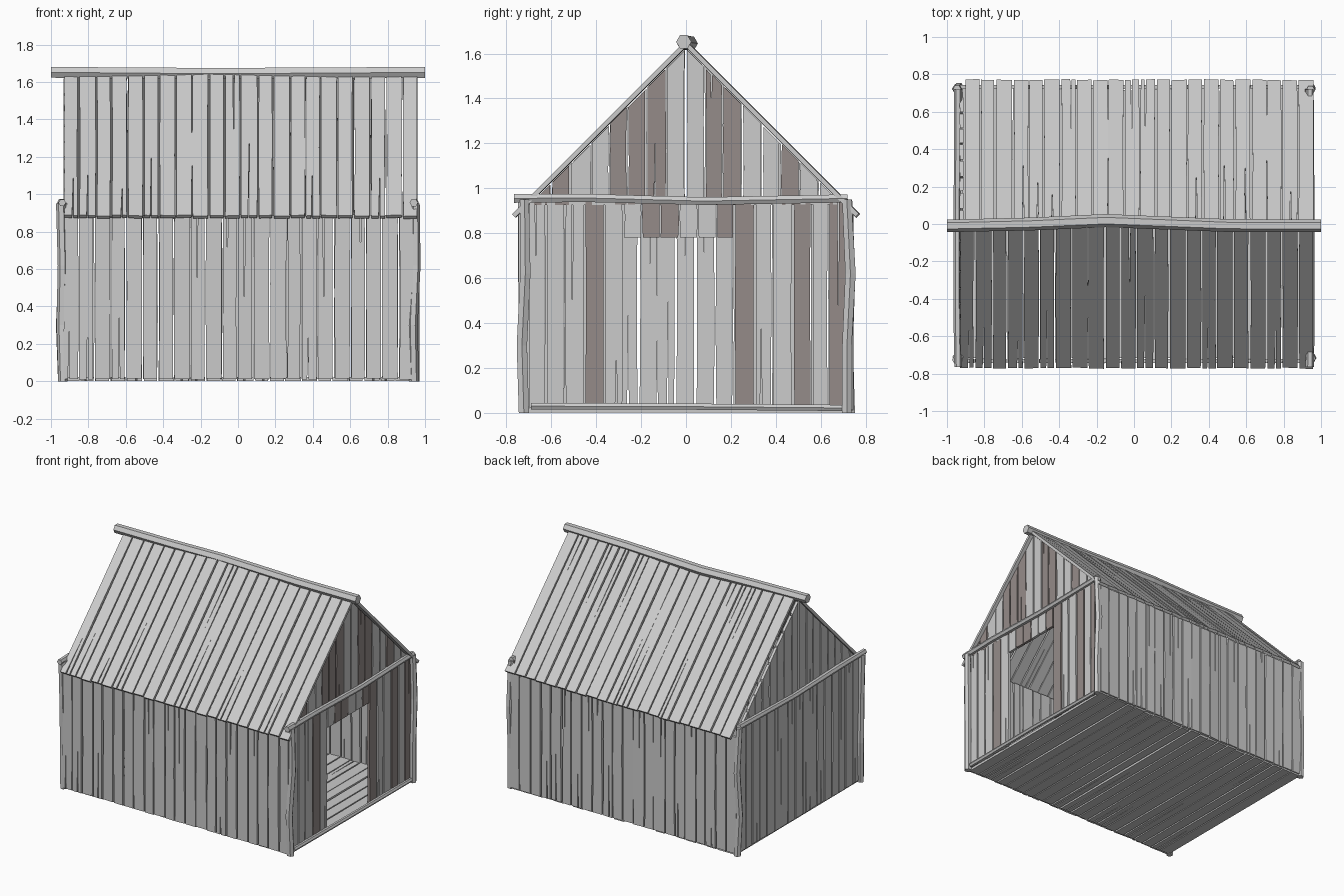
import bpy, bmesh, random
from math import sin, cos, pi, sqrt
from mathutils import Vector

if "Cube" in bpy.data.objects:
    bpy.data.objects.remove(bpy.data.objects["Cube"])

random.seed(7)
R = random.uniform

dark = bpy.data.materials.new("dark_wood")
dark.diffuse_color = (0.30, 0.26, 0.25, 1)
dark.use_nodes = True
dark.node_tree.nodes["Principled BSDF"].inputs["Base Color"].default_value = dark.diffuse_color
grey = bpy.data.materials.new("grey_wood")
grey.diffuse_color = (0.6, 0.6, 0.6, 1)
grey.use_nodes = True
grey.node_tree.nodes["Principled BSDF"].inputs["Base Color"].default_value = grey.diffuse_color


def finish(bm, name):
    bmesh.ops.recalc_face_normals(bm, faces=bm.faces[:])
    me = bpy.data.meshes.new(name)
    bm.to_mesh(me)
    bm.free()
    ob = bpy.data.objects.new(name, me)
    bpy.context.collection.objects.link(ob)
    me.materials.append(grey)
    me.materials.append(dark)
    return ob


def plank(bm, pts, origin, U, V, thick, mat=0, tilt=0.0):
    """Extrude a 2D outline (u, v) into a board, tilted about its long axis."""
    N = U.cross(V)
    mid = (min(p[0] for p in pts) + max(p[0] for p in pts)) / 2
    lo, hi = ([bm.verts.new(origin + U * u + V * v + N * (d + tilt * (u - mid)))
               for u, v in pts] for d in (-thick / 2, thick / 2))
    n = len(pts)
    faces = [bm.faces.new(lo[::-1]), bm.faces.new(hi)]
    faces += [bm.faces.new((lo[i], lo[(i + 1) % n], hi[(i + 1) % n], hi[i])) for i in range(n)]
    for f in faces:
        f.material_index = mat


def outline(u0, u1, v0, top):
    """Rough board outline; some boards have a split running in from an end.
    top is a function giving the height of the upper edge at u."""
    w, m = u1 - u0, (u0 + u1) / 2
    h = top(m) - v0
    j = lambda: R(-0.004, 0.004)
    pts = [(u0, v0)]
    split = random.random() if h > 0.5 else 1
    s = m + R(-0.2, 0.2) * w
    if split < 0.22:
        pts += [(s - 0.004, v0), (s + 0.003, v0 + h * R(0.2, 0.6)), (s + 0.004, v0)]
    pts += [(u1, v0), (u1 + j(), v0 + h * R(0.35, 0.65)), (u1, top(u1))]
    if 0.22 <= split < 0.45:
        pts += [(s + 0.004, top(s)), (s, top(s) - h * R(0.2, 0.6)), (s - 0.004, top(s))]
    elif u0 < -0.001 and u1 > 0.001:
        pts += [(0, top(0))]
    pts += [(u0, top(u0)), (u0 + j(), v0 + h * R(0.35, 0.65))]
    return pts


def panel(name, a, b, count, v0, top, origin, U, V, thick=0.02,
          darks=(), ragged=0.006, door=None, tilt=0.06):
    """A row of boards from u=a to u=b; boards inside the door start above it."""
    bm = bmesh.new()
    step = (b - a) / count
    edges = [a + step * i + (R(-0.006, 0.006) if 0 < i < count else 0) for i in range(count + 1)]
    for i in range(count):
        u0, u1 = edges[i] + 0.003, edges[i + 1] - R(0.003, 0.009)
        c, e = (u0 + u1) / 2, R(-ragged, ragged)
        base = v0 + R(0, ragged)
        if door and door[0] < c < door[1]:
            base = door[2]
        pts = outline(u0, u1, base, lambda u: top(u) + e)
        mat = 1 if any(abs(c - d) < step / 2 for d in darks) else 0
        plank(bm, pts, origin, U, V, thick, mat, R(-tilt, tilt))
    return finish(bm, name)


def log(name, path, r, sides=6):
    """Crooked low-poly log following a few points."""
    pts = [Vector(p) for p in path]
    d = (pts[-1] - pts[0]).normalized()
    s = d.cross(Vector((0, 0, 1)) if abs(d.z) < 0.9 else Vector((0, 1, 0))).normalized()
    t = d.cross(s)
    bm = bmesh.new()
    rings = []
    for p in pts:
        k = r * R(0.9, 1.08)
        rings.append([bm.verts.new(p + s * k * cos(2 * pi * i / sides) + t * k * sin(2 * pi * i / sides))
                      for i in range(sides)])
    for A, B in zip(rings, rings[1:]):
        for i in range(sides):
            bm.faces.new((A[i], A[(i + 1) % sides], B[(i + 1) % sides], B[i]))
    bm.faces.new(rings[0][::-1])
    bm.faces.new(rings[-1])
    return finish(bm, name)


X, Y, Z = Vector((1, 0, 0)), Vector((0, 1, 0)), Vector((0, 0, 1))
flat = lambda h: (lambda u: h)

# long walls
for side, name in ((-1, "front_wall"), (1, "back_wall")):
    panel(name, -0.935, 0.94, 22, 0.01, flat(0.885), Vector((0, side * 0.733, 0)), X, Z)

# end walls, the right one with a door opening
panel("right_wall", -0.70, 0.725, 17, 0.015, flat(0.95), Vector((0.925, 0, 0)), Y, Z,
      darks=(-0.43, -0.17, -0.09, 0.165, 0.245, 0.5, 0.68), door=(-0.30, 0.20, 0.78), tilt=0.03)
panel("left_wall", -0.72, 0.72, 17, 0.01, flat(0.95), Vector((-0.925, 0, 0)), Y, Z, tilt=0.03)

# gables cut to the roof pitch
pitch = lambda u: 1.622 - abs(u)
panel("right_gable", -0.68, 0.68, 16, 0.925, pitch, Vector((0.925, 0, 0)), Y, Z,
      darks=(-0.6, -0.26, -0.17, 0.165, 0.5), ragged=0.003, tilt=0.03)
panel("left_gable", -0.68, 0.68, 16, 0.925, pitch, Vector((-0.922, 0, 0)), Y, Z, ragged=0.003, tilt=0.03)

# roof slopes
for side, name, a in ((-1, "front_roof", -0.932), (1, "back_roof", -0.905)):
    V = Vector((0, -side, 1)).normalized()
    panel(name, a, 0.965, 22, 0.0, flat(0.765 * sqrt(2)), Vector((0, side * 0.767, 0.876)),
          X, V, ragged=0.008)

# floor
panel("floor", -0.93, 0.93, 22, -0.725, flat(0.725), Vector((0, 0, 0.012)), X, Y, tilt=0.02, ragged=0.01)

# crooked corner posts
for sx in (-1, 1):
    for sy in (-1, 1):
        px, py = sx * 0.942, sy * 0.722
        path = [(px + R(-0.008, 0.008), py + R(-0.012, 0.012), z) for z in (0, 0.3, 0.62, 0.95)]
        log(("left" if sx < 0 else "right") + ("_front" if sy < 0 else "_back") + "_post", path, 0.025)

# cross beams and door sill
for sx, name in ((-1, "left_beam"), (1, "right_beam")):
    log(name, [(sx * 0.94, -0.765, 0.955), (sx * 0.945, -0.45, 0.957),
               (sx * 0.945, 0.08, 0.943), (sx * 0.94, 0.72, 0.955)], 0.021)
log("door_sill", [(0.94, -0.69, 0.03), (0.945, 0.0, 0.028), (0.94, 0.72, 0.022)], 0.017)

# ridge log
log("ridge_log", [(-1, -0.01, 1.652), (-0.55, 0.0, 1.648), (-0.15, 0.018, 1.645),
                  (0.5, -0.008, 1.648), (1, -0.01, 1.652)], 0.036)
